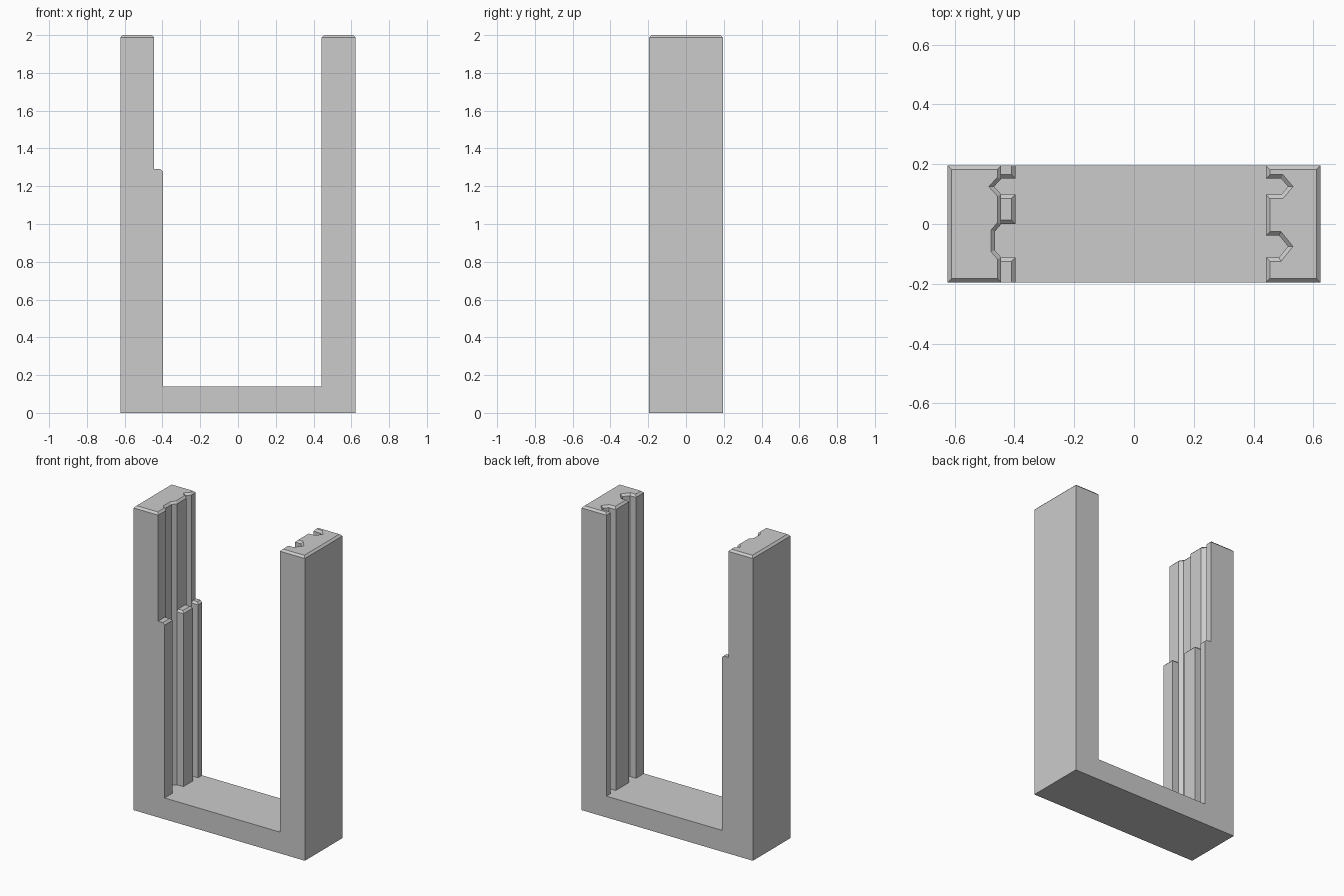
import bpy
import bmesh
from mathutils import Vector

cube = bpy.data.objects.get("Cube")
if cube:
    bpy.data.objects.remove(cube, do_unlink=True)

grey = bpy.data.materials.new("plain grey")
grey.use_nodes = True
GREY = (0.6, 0.6, 0.6, 1.0)
grey.diffuse_color = GREY
grey.node_tree.nodes["Principled BSDF"].inputs["Base Color"].default_value = GREY

W, D = 0.623, 0.195               # half width and half depth
FLOOR, TOP, PAD_TOP = 0.14, 2.0, 1.29
BEVEL = 0.013
WALL_R, WALL_L, PAD_X = -0.444, 0.442, -0.397


def inset_profile(pts, widths):
    """Mitred inset of a counter-clockwise outline, one width per edge."""
    n = len(pts)
    dirs = [(Vector(pts[(i + 1) % n]) - Vector(pts[i])).normalized() for i in range(n)]
    result = []
    for i in range(n):
        a, b = dirs[i - 1], dirs[i]
        p = Vector(pts[i]) + Vector((-a.y, a.x)) * widths[i - 1]
        q = Vector(pts[i]) + Vector((-b.y, b.x)) * widths[i]
        t = (q - p).cross(b) / a.cross(b)
        result.append(p + a * t)
    return result


def prism(name, pts, z0, z1, widths=None):
    """Extrude an outline upward, with chamfered top edges where asked."""
    rings = [(pts, z0), (pts, z1)]
    if widths:
        rings = [(pts, z0), (pts, z1 - BEVEL), (inset_profile(pts, widths), z1)]
    bm = bmesh.new()
    loops = [[bm.verts.new((x, y, z)) for x, y in ring] for ring, z in rings]
    n = len(pts)
    bm.faces.new(list(reversed(loops[0])))
    bm.faces.new(loops[-1])
    for low, high in zip(loops, loops[1:]):
        for i in range(n):
            j = (i + 1) % n
            bm.faces.new((low[i], low[j], high[j], high[i]))
    bmesh.ops.recalc_face_normals(bm, faces=bm.faces)
    mesh = bpy.data.meshes.new(name)
    bm.to_mesh(mesh)
    bm.free()
    mesh.materials.append(grey)
    obj = bpy.data.objects.new(name, mesh)
    bpy.context.collection.objects.link(obj)
    return obj


def arrow_slot(y, half, shoulder, tip):
    """Straight slot ending in a V, running from back to front."""
    return [(WALL_L, y + half), (shoulder, y + half), (tip, y),
            (shoulder, y - half), (WALL_L, y - half)]


# Base bar
prism("base_bar", [(-W, -D), (W, -D), (W, D), (-W, D)], 0, FLOOR)

# Left post with two arrow-shaped slots
outline = [(W, -D), (W, D), (WALL_L, D)]
outline += arrow_slot(0.125, 0.027, 0.492, 0.515)
outline += arrow_slot(-0.075, 0.037, 0.485, 0.515)
outline.append((WALL_L, -D))
prism("left_post", outline, FLOOR, TOP, [BEVEL] * len(outline))

# Right post with a V groove and a flat-bottomed groove
gx = -0.465
outline = [(-W, D), (-W, -D), (WALL_R, -D),
           (WALL_R, -0.112), (gx, -0.088), (gx, -0.025), (WALL_R, 0.0),
           (WALL_R, 0.099), (gx - 0.003, 0.125), (WALL_R, 0.151),
           (WALL_R, D)]
prism("right_post", outline, FLOOR, TOP, [BEVEL] * len(outline))

# Raised pads on the lower inner face of the right post
pads = [("front_pad", -D, -0.112), ("middle_pad", 0.0, 0.099), ("back_pad", 0.152, D)]
for name, y0, y1 in pads:
    widths = [0 if y0 == -D else BEVEL, BEVEL, 0 if y1 == D else BEVEL, 0]
    prism(name, [(WALL_R, y0), (PAD_X, y0), (PAD_X, y1), (WALL_R, y1)],
          FLOOR, PAD_TOP, widths)
